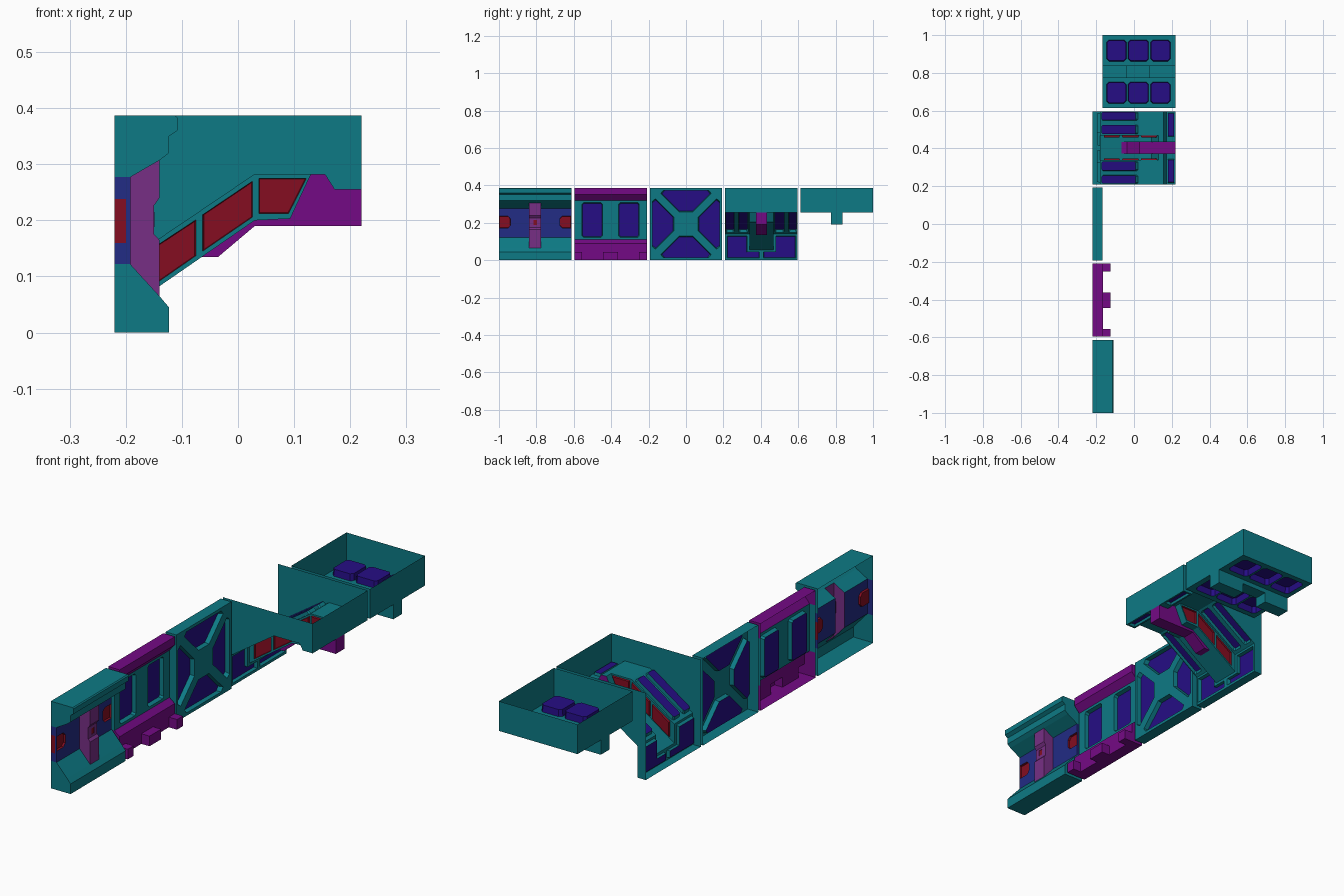
import bpy, bmesh
from mathutils import Vector
from mathutils.geometry import normal, tessellate_polygon

cube = bpy.data.objects.get("Cube")
if cube:
    bpy.data.objects.remove(cube, do_unlink=True)

COLOURS = {
    "teal": (0.004, 0.195, 0.235),
    "indigo": (0.019, 0.004, 0.235),
    "blue": (0.016, 0.025, 0.235),
    "purple": (0.175, 0.003, 0.235),
    "mauve": (0.185, 0.028, 0.235),
    "red": (0.235, 0.004, 0.015),
}
MATS = {}
for key, rgb in COLOURS.items():
    m = bpy.data.materials.new(key)
    m.use_nodes = True
    m.diffuse_color = (*rgb, 1)
    m.node_tree.nodes["Principled BSDF"].inputs["Base Color"].default_value = (*rgb, 1)
    MATS[key] = m

H = 0.1935        # half width of one tile
PITCH = 0.40325   # spacing of the tiles
BACK = -0.22


def orient(pts, d):
    pts = [Vector(p) for p in pts]
    return pts if normal(pts).dot(Vector(d)) >= 0 else pts[::-1]


def strip(profile, ya, yb, mat):
    """Open sheet: an x-z path, outside on its right, swept along y."""
    return [([(a[0], yb, a[1]), (b[0], yb, b[1]), (b[0], ya, b[1]), (a[0], ya, a[1])], mat)
            for a, b in zip(profile, profile[1:])]


def caps(poly, ya, yb, mat):
    """The two end faces of a swept profile."""
    return [(orient([(x, y, z) for x, z in poly], (0, s, 0)), mat)
            for y, s in ((ya, -1), (yb, 1))]


def panel(outer, holes, at, depth, frame, floor, wall=None):
    """Flat sheet with tapered pockets; at(u, v, w) places it, w pointing out."""
    out = at(0, 0, 1) - at(0, 0, 0)
    loops = [[Vector((u, v, 0)) for u, v in loop] for loop in [outer] + holes]
    flat = [p for loop in loops for p in loop]
    faces = []
    for tri in tessellate_polygon(loops):
        faces.append((orient([at(*flat[i]) for i in tri], out), frame))
    for loop in loops[1:]:
        c = sum(loop, Vector()) / len(loop)
        low = [c + (p - c) * 0.95 - Vector((0, 0, depth)) for p in loop]
        faces.append((orient([at(*p) for p in low], out), floor))
        for i, p in enumerate(loop):
            j = (i + 1) % len(loop)
            quad = [at(*q) for q in (p, loop[j], low[j], low[i])]
            faces.append((orient(quad, at(*c) - quad[0]), wall or frame))
    return faces


def rect(u0, v0, u1, v1, c=0.0):
    if not c:
        return [(u0, v0), (u1, v0), (u1, v1), (u0, v1)]
    return [(u0 + c, v0), (u1 - c, v0), (u1, v0 + c), (u1, v1 - c),
            (u1 - c, v1), (u0 + c, v1), (u0, v1 - c), (u0, v0 + c)]


def mirror_u(loop):
    return [(-u, v) for u, v in loop]


def facing_x(x):
    return lambda u, v, w: Vector((x + w, u, v))


def make(name, faces, tile):
    bm = bmesh.new()
    used = []
    for pts, mat in faces:
        if mat not in used:
            used.append(mat)
        f = bm.faces.new([bm.verts.new(p) for p in pts])
        f.material_index = used.index(mat)
    bmesh.ops.remove_doubles(bm, verts=bm.verts, dist=1e-5)
    me = bpy.data.meshes.new(name)
    bm.to_mesh(me)
    bm.free()
    for mat in used:
        me.materials.append(MATS[mat])
    ob = bpy.data.objects.new(name, me)
    ob.location.y = tile * PITCH
    bpy.context.collection.objects.link(ob)


# Buttressed wall tile: sills, recessed band, red end pockets
low = [(BACK, 0), (-0.123, 0), (-0.123, 0.045), (-0.14, 0.065)]
sill = [(-0.14, 0.065), (-0.192, 0.122)]
lintel = [(-0.192, 0.277), (-0.14, 0.307)]
high = [(-0.14, 0.307), (-0.123, 0.32), (-0.123, 0.35), (-0.108, 0.36),
        (-0.108, 0.383), (-0.113, 0.387), (BACK, 0.387)]
P = 0.032
faces = strip(low, -H, H, "teal") + strip(high, -H, H, "teal")
for s in (-1, 1):
    a, b = sorted((s * P, s * H))
    faces += strip(sill, a, b, "teal") + strip(lintel, a, b, "teal")
    pocket = [(0.192, 0.172), (0.192, 0.236), (0.145, 0.236),
              (0.132, 0.222), (0.132, 0.186), (0.145, 0.172)]
    outer = rect(P, 0.122, H, 0.277)
    if s < 0:
        pocket, outer = mirror_u(pocket), mirror_u(outer)
    faces += panel(outer, [pocket], facing_x(-0.192), 0.009, "blue", "red", "red")
faces += caps(low + [sill[1], (BACK, 0.122)], -H, H, "teal")
faces += caps(rect(BACK, 0.122, -0.192, 0.277), -H, H, "blue")
faces += caps([(BACK, 0.277), lintel[0]] + high, -H, H, "teal")
faces += caps(rect(BACK, 0.16, -0.2, 0.238), -H - 0.0006, H + 0.0006, "red")
make("buttress_wall", faces, -2)

# Buttress post with its small red plate
post = [(-0.192, 0.122), (-0.14, 0.065), (-0.14, 0.165), (-0.15, 0.176),
        (-0.15, 0.226), (-0.14, 0.24), (-0.14, 0.307), (-0.192, 0.277)]
make("buttress_post", strip(post[1:-1], -P, P, "mauve") + caps(post, -P, P, "mauve")
     + panel(rect(-0.016, 0.183, 0.016, 0.22), [rect(-0.01, 0.188, 0.01, 0.215)],
             facing_x(-0.148), 0.001, "mauve", "red"), -2)

# Window wall tile: purple beams, teal web with two windows
window = rect(0.043, 0.122, 0.153, 0.308, 0.008)
faces = panel(rect(-H, 0.11, H, 0.32), [window, mirror_u(window)],
              facing_x(-0.19), 0.018, "teal", "indigo")
faces += caps(rect(BACK, 0.11, -0.19, 0.32), -H, H, "teal")
make("window_web", faces, -1)
top = [(-0.19, 0.32), (-0.164, 0.35), (-0.164, 0.387), (BACK, 0.387)]
make("top_beam", strip(top, -H, H, "purple") + caps(top + [(BACK, 0.32)], -H, H, "purple"), -1)

# Bottom beam with three protruding feet
base = [(-0.164, 0.045), (-0.164, 0.09), (-0.19, 0.11)]
faces = strip(base, -H, H, "purple")
faces += caps([(BACK, 0), (-0.164, 0)] + base + [(BACK, 0.11)], -H, H, "purple")
stops = [-H, -0.152, -0.041, 0.041, 0.152, H]
for i, (a, b) in enumerate(zip(stops, stops[1:])):
    if i % 2 == 0:
        faces += strip([(BACK, 0), (-0.124, 0), (-0.124, 0.045), (-0.164, 0.045)], a, b, "purple")
        faces += caps(rect(-0.164, 0, -0.124, 0.045), a, b, "purple")
    else:
        faces += strip([(BACK, 0), (-0.164, 0), (-0.164, 0.045)], a, b, "purple")
make("footed_beam", faces, -1)

# Cross-braced wall tile: one pocket turned four times
wedge = [(0.065, -0.037), (0.163, -0.135), (0.18, -0.122),
         (0.18, 0.122), (0.163, 0.135), (0.065, 0.037)]
holes = []
for k in range(4):
    holes.append([(u, v + H) for u, v in wedge])
    wedge = [(-v, u) for u, v in wedge]
X = -0.168
faces = panel(rect(-H, 0, H, 2 * H), holes, facing_x(X), 0.02, "teal", "indigo")
faces += strip([(BACK, 0), (X, 0)], -H, H, "teal") + strip([(X, 2 * H), (BACK, 2 * H)], -H, H, "teal")
faces += caps(rect(BACK, 0, X, 2 * H), -H, H, "teal")
make("cross_wall", faces, 0)

# Sloped tile: end plates, lower wall, slanted bays, ceiling lip
B, R = 0.064, 0.03   # half widths of the beam and of the rib
W = -0.18
faces = caps([(BACK, 0), (W, 0), (W, 0.14), (0.03, 0.282), (0.155, 0.282),
              (0.172, 0.255), (0.22, 0.255), (0.22, 0.387), (BACK, 0.387)], -H, H, "teal")
faces += strip([(BACK, 0), (W, 0)], -H, H, "teal")
faces += strip([(0.22, 0.255), (0.22, 0.387)], -H, H, "teal")
bay = [(0.01, 0.012), (0.185, 0.012), (0.185, 0.13), (0.078, 0.13), (0.078, 0.043), (0.01, 0.043)]
wall = [(-H, 0), (H, 0), (H, 0.14), (B, 0.14), (B, 0.055), (-B, 0.055), (-B, 0.14), (-H, 0.14)]
faces += panel(wall, [bay, mirror_u(bay)], facing_x(W), 0.015, "teal", "indigo")
run = Vector((0.21, 0, 0.142))
length = run.length
run.normalize()
out = Vector((run.z, 0, -run.x))
for s in (-1, 1):
    def slope(u, v, w):
        return Vector((W, s * v, 0.14)) + run * u + out * w

    def lip(u, v, w):
        return Vector((u, s * v, 0.255 - w))
    faces += panel(rect(0, B, length, H),
                   [rect(0.015, 0.072, 0.243, 0.122, 0.006), rect(0.015, 0.145, 0.243, 0.19, 0.006)],
                   slope, 0.015, "teal", "indigo")
    faces += panel(rect(0.172, R, 0.22, H), [rect(0.18, 0.06, 0.212, 0.185)],
                   lip, 0.012, "teal", "indigo")
    a, b = sorted((s * B, s * H))
    faces += strip([(0.03, 0.282), (0.13, 0.282)], a, b, "teal")
    a, b = sorted((s * R, s * H))
    faces += strip([(0.13, 0.282), (0.155, 0.282), (0.172, 0.255)], a, b, "teal")
make("sloped_frame", faces, 1)

# Hollow beam under the slope with red side pockets
side = [(W, 0.055), (0.03, 0.2), (0.093, 0.203), (0.13, 0.282), (0.03, 0.282), (W, 0.14)]
reds = [[(-0.16, 0.078), (-0.075, 0.137), (-0.075, 0.201), (-0.16, 0.145)],
        [(-0.063, 0.145), (0.026, 0.206), (0.026, 0.27), (-0.063, 0.21)],
        [(0.037, 0.212), (0.09, 0.212), (0.122, 0.275), (0.037, 0.275)]]
faces = strip([(W, 0.055), (-0.065, 0.1344)], -B, B, "teal")
for s in (-1, 1):
    a, b = sorted((s * R, s * B))
    faces += strip([(-0.065, 0.1344)] + side[1:4], a, b, "teal")

    def flank(u, v, w):
        return Vector((u, s * (B + w), v))
    faces += panel(side, reds, flank, 0.008, "teal", "red", "red")
make("sloped_beam", faces, 1)

# Purple rib below the beam
rib = [(-0.065, 0.1344), (-0.036, 0.1344), (0.03, 0.19), (0.22, 0.19), (0.22, 0.255)]
make("purple_rib", strip(rib, -R, R, "purple")
     + caps(rib + [(0.172, 0.255), (0.155, 0.282), (0.13, 0.282), (0.093, 0.203), (0.03, 0.2)],
            -R, R, "purple"), 1)

# Ceiling tile: open tray with pocketed underside
L, Z = -0.167, 0.255
faces = strip([(0.22, Z), (0.22, 0.387)], -H, H, "teal") + strip([(L, 0.387), (L, Z)], -H, H, "teal")
faces += caps(rect(L, Z, 0.22, 0.387), -H, H, "teal")
for s in (-1, 1):
    def under(u, v, w):
        return Vector((u, s * v, Z - w))
    faces += panel(rect(L, R, 0.22, H),
                   [rect(a, 0.055, b, 0.168, 0.012) for a, b in
                    ((-0.145, -0.041), (-0.031, 0.078), (0.088, 0.192))],
                   under, 0.03, "teal", "indigo", "indigo")
make("ceiling_tray", faces, 2)

# Hollow cross beam with a raised middle
keel = [(L, Z), (L, 0.19), (-0.04, 0.19), (-0.04, 0.235), (0.085, 0.235),
        (0.085, 0.19), (0.22, 0.19), (0.22, Z)]
make("ceiling_beam", strip(keel, -R, R, "teal") + caps(keel, -R, R, "teal"), 2)
